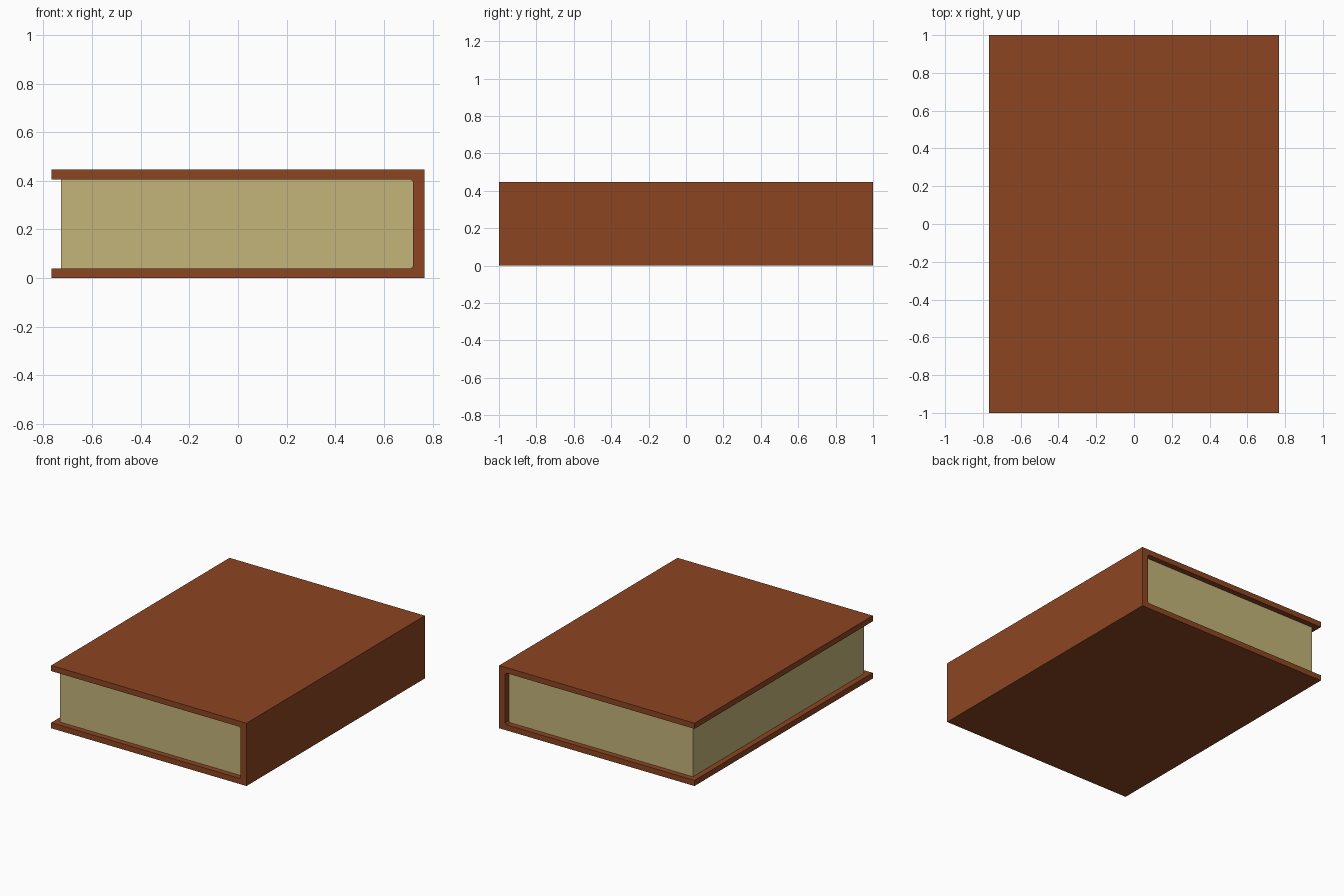
import bpy, bmesh

if "Cube" in bpy.data.objects:
    bpy.data.objects.remove(bpy.data.objects["Cube"])

L, R = -0.767, 0.767      # fore edge and spine edge
H = 0.446                 # closed thickness
T = 0.04                  # cover board thickness
S = 0.72                  # inner face of the spine
C = 0.01                  # small chamfer inside the spine hinge


def material(name, rgb):
    m = bpy.data.materials.new(name)
    m.diffuse_color = (*rgb, 1)
    m.use_nodes = True
    m.node_tree.nodes["Principled BSDF"].inputs["Base Color"].default_value = m.diffuse_color
    return m


def extrude_profile(name, profile, half_depth, mat):
    """Extrude an x-z outline along y, centred on y = 0."""
    bm = bmesh.new()
    face = bm.faces.new([bm.verts.new((x, -half_depth, z)) for x, z in profile])
    ext = bmesh.ops.extrude_face_region(bm, geom=[face])
    moved = [v for v in ext["geom"] if isinstance(v, bmesh.types.BMVert)]
    bmesh.ops.translate(bm, verts=moved, vec=(0, 2 * half_depth, 0))
    bmesh.ops.recalc_face_normals(bm, faces=bm.faces)
    mesh = bpy.data.meshes.new(name)
    bm.to_mesh(mesh)
    bm.free()
    mesh.materials.append(mat)
    obj = bpy.data.objects.new(name, mesh)
    bpy.context.collection.objects.link(obj)
    return obj


leather = material("brown_leather", (0.262, 0.0595, 0.0152))
paper = material("aged_paper", (0.546, 0.462, 0.195))

# Cover: two boards joined by the spine, one C-shaped profile
extrude_profile("cover", [
    (L, 0), (R, 0), (R, H), (L, H), (L, H - T),
    (S - C, H - T), (S, H - T - C), (S, T + C), (S - C, T), (L, T),
], 1.0, leather)

# Page block: inset from the cover on its three open sides
extrude_profile("pages", [
    (-0.727, T), (S - C, T), (S, T + C), (S, H - T - C),
    (S - C, H - T), (-0.727, H - T),
], 0.96, paper)
